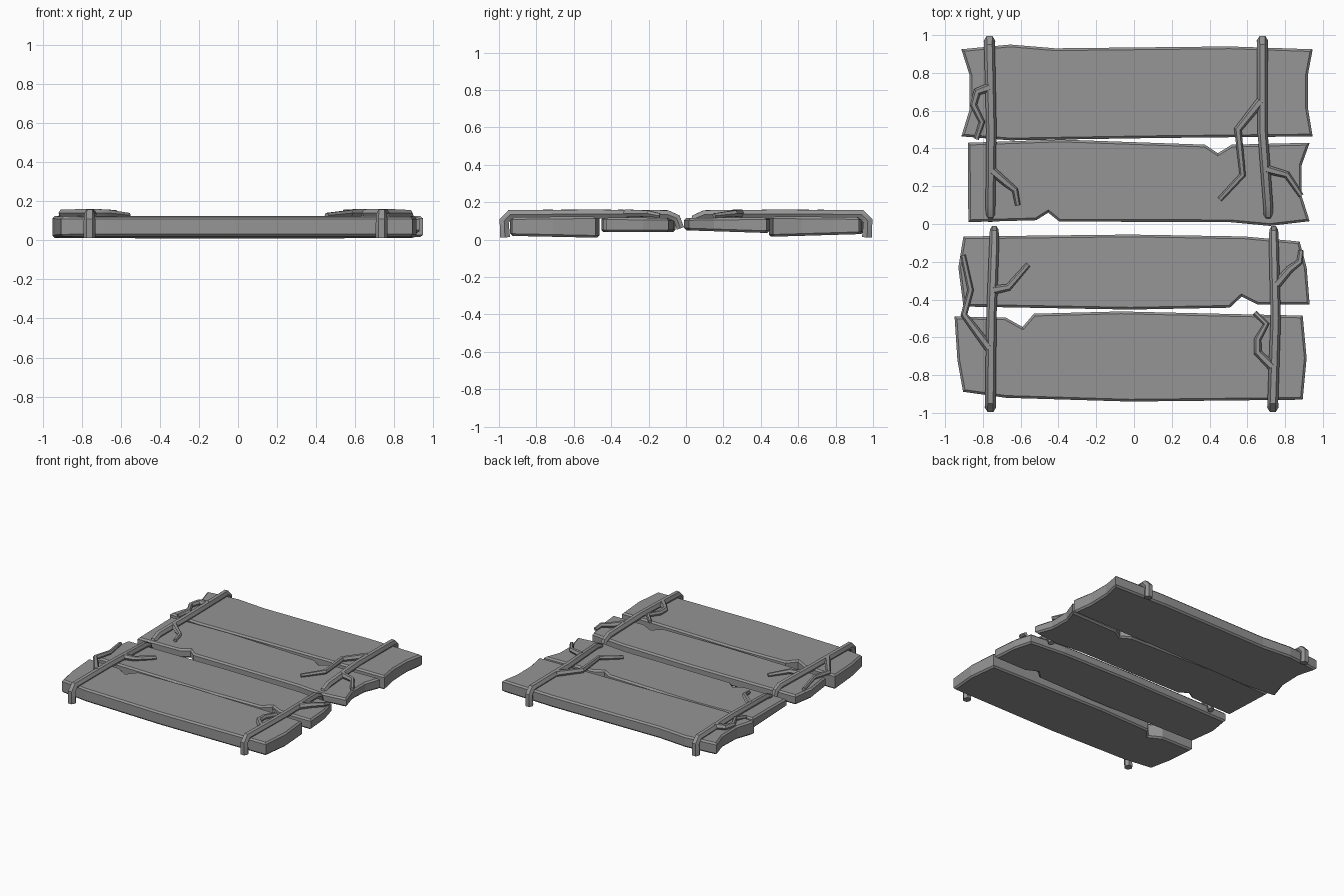
import bpy
import bmesh

cube = bpy.data.objects.get("Cube")
if cube:
    bpy.data.objects.remove(cube, do_unlink=True)


def material(name, rgb):
    mat = bpy.data.materials.new(name)
    mat.use_nodes = True
    mat.diffuse_color = (*rgb, 1)
    mat.node_tree.nodes["Principled BSDF"].inputs["Base Color"].default_value = (*rgb, 1)
    return mat


GREY = material("plain grey", (0.3, 0.3, 0.3))


def plank(name, outline, front_z, back_z, bevel=0.012):
    """Slab from an outline; front_z and back_z are (bottom, top) at each long edge."""
    ys = [y for x, y in outline]
    lo, span = min(ys), max(ys) - min(ys)
    bm = bmesh.new()
    rings = []
    for i in (0, 1):
        rings.append([bm.verts.new((x, y, front_z[i] + (back_z[i] - front_z[i]) * (y - lo) / span))
                      for x, y in outline])
    caps = [bm.faces.new(r) for r in rings]
    n = len(outline)
    for i in range(n):
        j = (i + 1) % n
        bm.faces.new((rings[0][i], rings[0][j], rings[1][j], rings[1][i]))
    bmesh.ops.recalc_face_normals(bm, faces=bm.faces)
    rim = [e for f in caps for e in f.edges]
    bmesh.ops.bevel(bm, geom=rim, offset=bevel, segments=1, affect='EDGES', profile=0.5)
    mesh = bpy.data.meshes.new(name)
    bm.to_mesh(mesh)
    bm.free()
    mesh.materials.append(GREY)
    obj = bpy.data.objects.new(name, mesh)
    bpy.context.collection.objects.link(obj)


def vine(name, points, start, end):
    """Six-sided tapered tube along a path."""
    curve = bpy.data.curves.new(name, 'CURVE')
    curve.dimensions = '3D'
    curve.bevel_depth = 1
    curve.bevel_resolution = 1
    curve.use_fill_caps = True
    spline = curve.splines.new('POLY')
    spline.points.add(len(points) - 1)
    for i, p in enumerate(points):
        spline.points[i].co = (*p, 1)
        spline.points[i].radius = start + (end - start) * i / (len(points) - 1)
    curve.materials.append(GREY)
    obj = bpy.data.objects.new(name, curve)
    bpy.context.collection.objects.link(obj)
    bpy.ops.object.select_all(action='DESELECT')
    bpy.context.view_layer.objects.active = obj
    obj.select_set(True)
    bpy.ops.object.convert(target='MESH')
    bpy.ops.object.shade_smooth_by_angle(angle=0.6)


# Planks, front to back, with notched and wavy edges
plank("front_plank", [
    (-.95, -.49), (-.68, -.495), (-.59, -.545), (-.53, -.475), (-.07, -.463), (.4, -.474),
    (.893, -.485), (.914, -.71), (.893, -.93), (-.02, -.94), (-.68, -.92), (-.905, -.888),
    (-.935, -.72)], (.02, .12), (.01, .125))
plank("front_middle_plank", [
    (-.903, -.066), (-.02, -.056), (.586, -.066), (.877, -.093), (.914, -.23), (.93, -.427),
    (.655, -.427), (.57, -.384), (.507, -.443), (-.02, -.453), (-.903, -.437), (-.93, -.23)],
    (.04, .12), (.04, .115))
plank("back_middle_plank", [
    (-.88, .43), (-.39, .447), (.375, .42), (.444, .375), (.518, .42), (.93, .43),
    (.887, .31), (.887, .15), (.93, .015), (.72, -.01), (.507, .01), (-.396, .013),
    (-.454, .06), (-.518, .02), (-.877, .01)], (.05, .115), (.035, .12))
plank("back_plank", [
    (-.914, .925), (-.655, .95), (-.417, .93), (.507, .94), (.946, .925), (.92, .787),
    (.92, .617), (.946, .464), (.1, .455), (-.655, .443), (-.914, .464), (-.87, .607),
    (-.87, .787)], (.015, .125), (.03, .12))


# Main vines hook over the outer edge and dip into the middle gap
def main_vine(name, side, x_outer, x_mid, x_inner):
    vine(name, [(x_outer, side * .968, .012), (x_outer, side * .972, .1),
                (x_outer, side * .94, .135), (x_mid, side * .5, .137),
                (x_inner, side * .1, .135), (x_inner, side * .05, .115),
                (x_inner, side * .03, .06)], .031, .023)


main_vine("front_right_vine", -1, -.76, -.755, -.74)
main_vine("front_left_vine", -1, .735, .75, .74)
main_vine("back_right_vine", 1, -.765, -.755, -.76)
main_vine("back_left_vine", 1, .68, .68, .71)

# Side shoots lying on the planks, thinning to the tip
shoots = {
    "front_right_outer_shoot": [(-.765, -.66), (-.84, -.56), (-.9, -.48), (-.865, -.35), (-.905, -.165)],
    "front_right_inner_shoot": [(-.745, -.35), (-.665, -.335), (-.56, -.215)],
    "front_left_inner_shoot": [(.73, -.755), (.655, -.68), (.655, -.61), (.7, -.53), (.64, -.47)],
    "front_left_outer_shoot": [(.755, -.32), (.824, -.24), (.877, -.2), (.885, -.14)],
    "back_right_outer_shoot": [(-.76, .725), (-.83, .7), (-.85, .63), (-.805, .54), (-.835, .45)],
    "back_right_inner_shoot": [(-.75, .28), (-.68, .22), (-.63, .18), (-.615, .1)],
    "back_left_inner_shoot": [(.67, .65), (.55, .5), (.575, .26), (.454, .13)],
    "back_left_outer_shoot": [(.7, .29), (.81, .26), (.885, .15)],
}
for name, path in shoots.items():
    last = len(path) - 1
    heights = [.14 if i < last else .128 for i in range(last + 1)]
    vine(name, [(x, y, z) for (x, y), z in zip(path, heights)], .024, .014)
